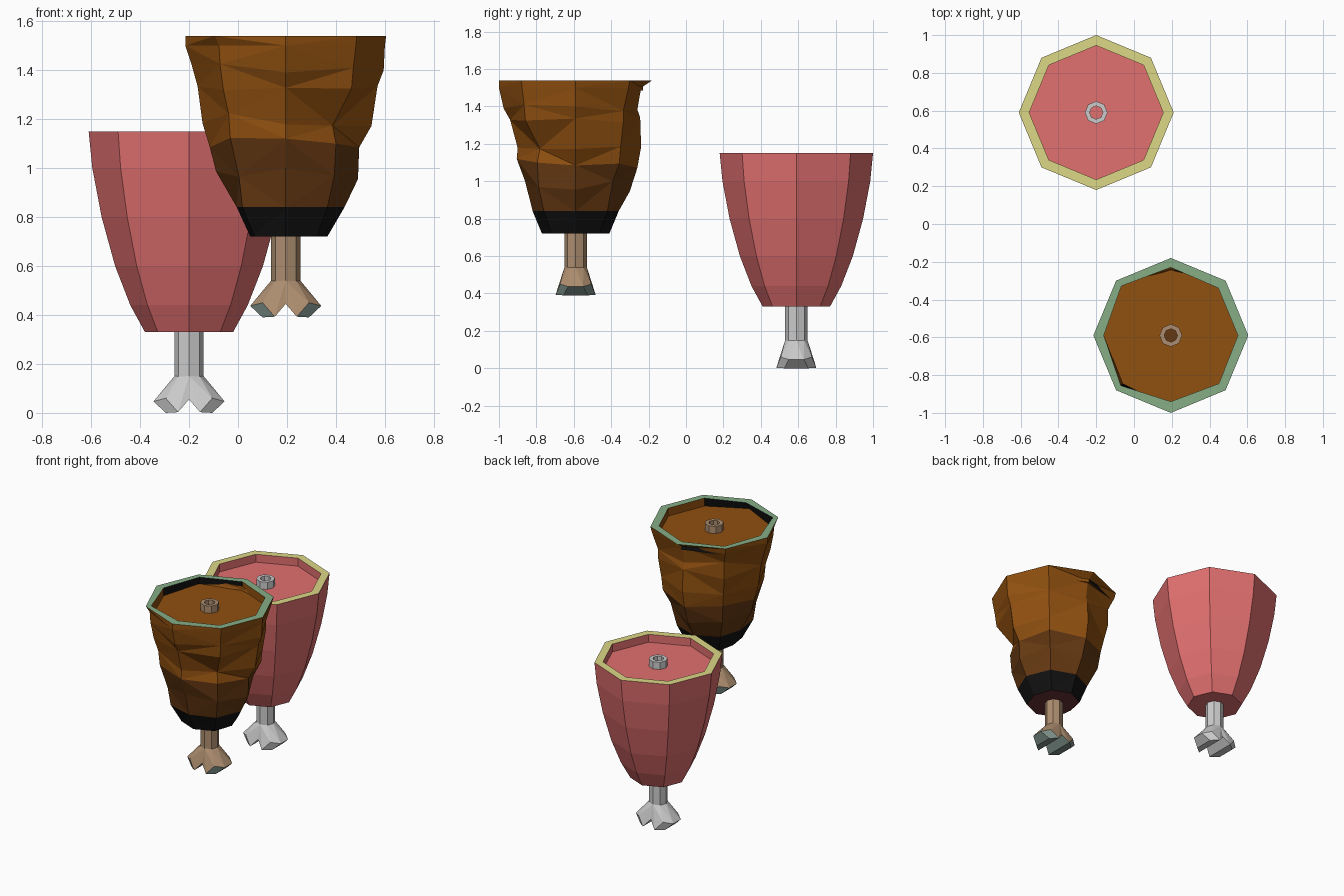
import bpy, bmesh, math, random
from mathutils import Vector

if "Cube" in bpy.data.objects:
    bpy.data.objects.remove(bpy.data.objects["Cube"])

random.seed(4)


def mat(name, *rgb):
    m = bpy.data.materials.new(name)
    m.diffuse_color = (*rgb, 1)
    m.use_nodes = True
    m.node_tree.nodes["Principled BSDF"].inputs["Base Color"].default_value = m.diffuse_color
    return m


RAW = mat("raw_meat", 0.76, 0.16, 0.16)
FAT = mat("fat", 0.72, 0.68, 0.24)
BONE = mat("bone", 0.60, 0.60, 0.60)
BROWN = mat("burnt_brown", 0.28, 0.08, 0.005)
DARK = mat("burnt_dark", 0.13, 0.04, 0.006)
CHAR = mat("char", 0.006, 0.006, 0.006)
MOULD = mat("mouldy_fat", 0.24, 0.42, 0.24)
BASE = mat("burnt_base", 0.14, 0.03, 0.035)
OLD_BONE = mat("old_bone", 0.42, 0.27, 0.16)
OLD_TIP = mat("old_bone_tip", 0.20, 0.27, 0.24)


def finish(bm, name, mats, loc):
    bmesh.ops.recalc_face_normals(bm, faces=bm.faces)
    me = bpy.data.meshes.new(name)
    bm.to_mesh(me)
    bm.free()
    for m in mats:
        me.materials.append(m)
    ob = bpy.data.objects.new(name, me)
    ob.location = loc
    bpy.context.collection.objects.link(ob)
    return ob


def ring(bm, radii, z, jitter=0.0):
    """Eight-sided ring, one radius per corner."""
    out = []
    for k, r in enumerate(radii):
        a = k * math.pi / 4
        out.append(bm.verts.new((r * math.cos(a), r * math.sin(a),
                                 z + random.uniform(-jitter, jitter))))
    return out


def bridge(bm, a, b, index=0, split=None):
    faces = []
    for k in range(8):
        n = (k + 1) % 8
        q = [a[k], a[n], b[n], b[k]]
        if split is None:
            parts = [q]
        elif (k + split) % 2:
            parts = [[q[0], q[1], q[2]], [q[0], q[2], q[3]]]
        else:
            parts = [[q[0], q[1], q[3]], [q[1], q[2], q[3]]]
        for p in parts:
            f = bm.faces.new(p)
            f.material_index = index
            faces.append(f)
    return faces


def bone(name, loc, mat_shaft, mat_tip, mat_marrow):
    # Shaft with a hollow upper end
    bm = bmesh.new()
    prof = [(0.06, 0.14), (0.06, 1.145), (0.035, 1.145), (0.035, 1.11)]
    rings = [ring(bm, [r] * 8, z) for r, z in prof]
    for a, b in zip(rings, rings[1:]):
        bridge(bm, a, b)
    bm.faces.new(rings[0])
    bm.faces.new(rings[-1]).material_index = 1
    finish(bm, name + "_shaft", [mat_shaft, mat_marrow], loc)
    # Two mirrored knuckles at the lower end
    for side, s in (("left", -1), ("right", 1)):
        bm = bmesh.new()
        pts = [(0.06, 0, 0.15), (0, 0, 0.055)]
        for y in (-1, 1):
            pts += [(0, y * 0.06, 0.15), (0.042, y * 0.042, 0.15),
                    (0, y * 0.083, 0.055), (0.145, y * 0.04, 0.047),
                    (0.095, y * 0.083, 0.06), (0.045, y * 0.107, 0.003),
                    (0.095, y * 0.065, 0.0)]
        for x, y, z in pts:
            bm.verts.new((s * x, y, z))
        bmesh.ops.convex_hull(bm, input=bm.verts)
        bmesh.ops.recalc_face_normals(bm, faces=bm.faces)
        bmesh.ops.dissolve_limit(bm, angle_limit=0.1, verts=bm.verts, edges=bm.edges)
        for f in bm.faces:
            c = f.calc_center_median()
            if c.z < 0.052:
                f.material_index = 1
        finish(bm, f"{name}_{side}_knuckle", [mat_shaft, mat_tip], loc)


# Raw joint: smooth tapering body, fat rim and sunken cut face
RAW_LOC = (-0.20, 0.59, 0)
bm = bmesh.new()
prof = [(0.18, 0.33), (0.24, 0.44), (0.302, 0.6), (0.357, 0.8), (0.395, 1.0),
        (0.41, 1.15), (0.355, 1.15), (0.355, 1.095)]
rings = [ring(bm, [r] * 8, z) for r, z in prof]
for i, (a, b) in enumerate(zip(rings, rings[1:])):
    bridge(bm, a, b, 1 if i == 5 else 0)
bm.faces.new(rings[0])
bm.faces.new(rings[-1])
finish(bm, "raw_meat_joint", [RAW, FAT], RAW_LOC)
bone("raw_bone", RAW_LOC, BONE, BONE, RAW)

# Burnt joint: shrivelled, dented body (radius in percent, corners from +x)
BURNT_LOC = (0.195, -0.59, 0)
levels = [
    (0.72, "17 18 18 17 14.5 18 18 18"),
    (0.84, "24 24 23 22 20 25 23 24"),
    (0.97, "29.5 28 29 29 28.5 27 27 28"),
    (1.10, "30 33 33 31 31 32 31.5 29"),
    (1.20, "35 34 35 33 34 33 31 27"),
    (1.31, "37.5 36 34.5 36 36 36 35 38"),
    (1.40, "40 36 33 36 38.5 38 38.5 39"),
    (1.50, "40.5 40 35 40 41 38.5 41 40.5"),
    (1.54, "41 41 41 41 41 41 41 41"),
]
bm = bmesh.new()
rings = [ring(bm, [float(v) / 100 for v in row.split()], z,
              0.03 if 0.9 < z < 1.45 else 0) for z, row in levels]
for i, (a, b) in enumerate(zip(rings, rings[1:])):
    faces = bridge(bm, a, b, 0, i)
    for f in faces:
        z = f.calc_center_median().z
        f.material_index = 2 if z < 0.87 else 1 if z < 1.08 else 0
# Mouldy rim with a ragged charred inner edge
inner = ring(bm, [0.355, 0.355, 0.36, 0.37, 0.355, 0.375, 0.35, 0.36], 1.54)
floor = ring(bm, [0.355, 0.355, 0.36, 0.39, 0.355, 0.36, 0.385, 0.36], 1.485)
bridge(bm, rings[-1], inner, 3)
for k, f in enumerate(bridge(bm, inner, floor, 0)):
    f.material_index = 2 if k in (2, 3, 5, 6) else 0
bm.faces.new(floor)
bm.faces.new(rings[0]).material_index = 4
finish(bm, "burnt_meat_joint", [BROWN, DARK, CHAR, MOULD, BASE], BURNT_LOC)
bone("burnt_bone", Vector(BURNT_LOC) + Vector((0, 0, 0.39)), OLD_BONE, OLD_TIP, DARK)
